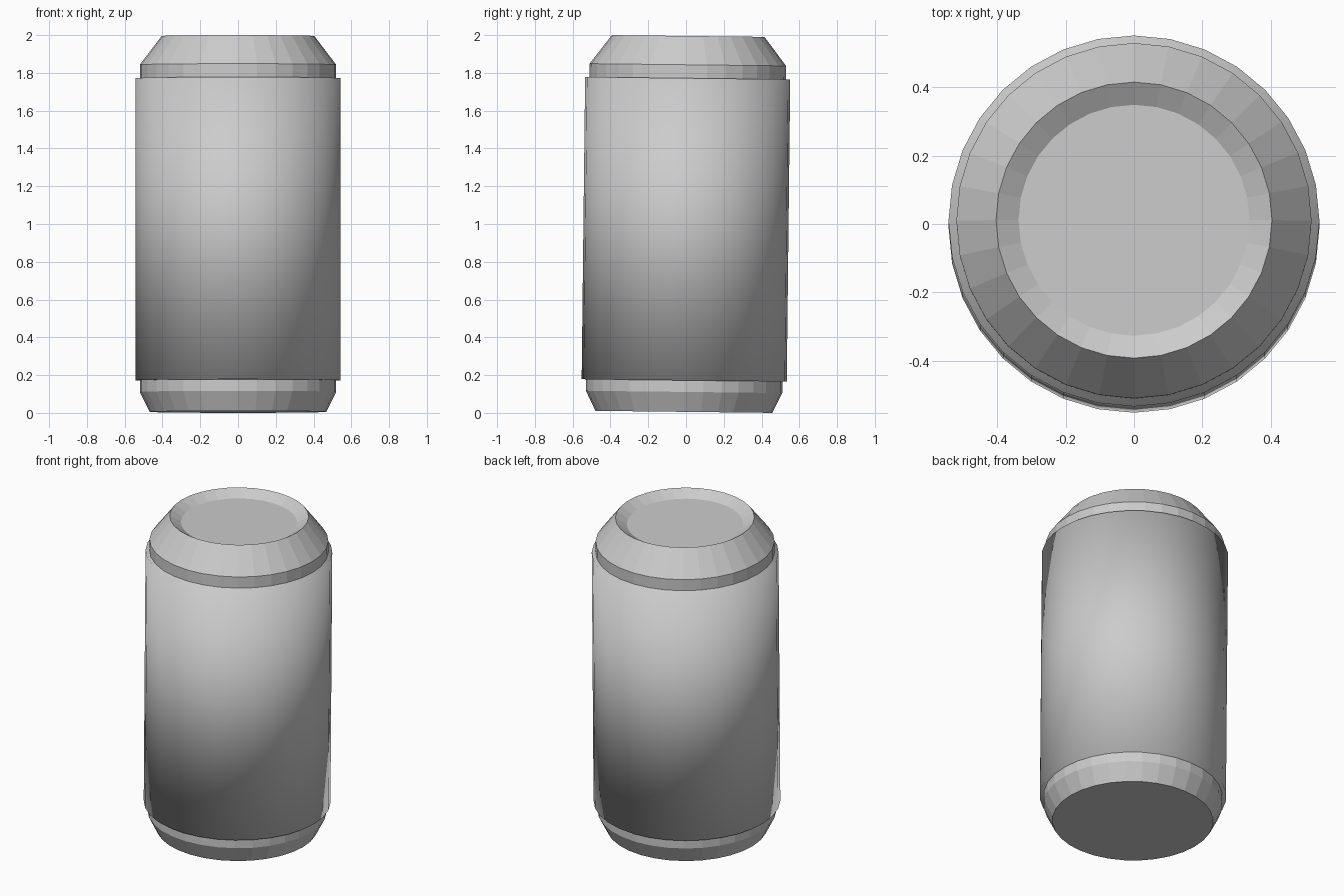
import bpy, bmesh, math

if "Cube" in bpy.data.objects:
    bpy.data.objects.remove(bpy.data.objects["Cube"])

SIDES = 32
TILT = -0.0115      # the whole can leans slightly towards +y
MID = 1.0           # tilt pivot height


def lathe(name, profile, smooth=False):
    """Revolve (radius, z) points, closing both ends with flat discs."""
    bm = bmesh.new()
    rings = []
    for r, z in profile:
        rings.append([bm.verts.new((r * math.cos(2 * math.pi * i / SIDES),
                                    r * math.sin(2 * math.pi * i / SIDES),
                                    z - MID)) for i in range(SIDES)])
    for a, b in zip(rings, rings[1:]):
        for i in range(SIDES):
            j = (i + 1) % SIDES
            bm.faces.new((a[i], a[j], b[j], b[i]))
    bm.faces.new(rings[0][::-1])
    bm.faces.new(rings[-1])
    for f in bm.faces:
        f.smooth = smooth
    me = bpy.data.meshes.new(name)
    bm.to_mesh(me)
    bm.free()
    ob = bpy.data.objects.new(name, me)
    ob.location = (0, 0, MID)
    ob.rotation_euler = (TILT, 0, 0)
    bpy.context.collection.objects.link(ob)
    return ob


# Faceted base
lathe("can_base", [(0.468, 0.0055), (0.52, 0.111), (0.52, 0.172)])
# Smooth middle sleeve, shaded smooth across its end caps
lathe("can_sleeve", [(0.543, 0.172), (0.543, 1.772)], smooth=True)
# Faceted shoulder, rim and sunken lid
lathe("can_top", [(0.52, 1.772), (0.52, 1.843), (0.404, 1.9953), (0.338, 1.955)])
